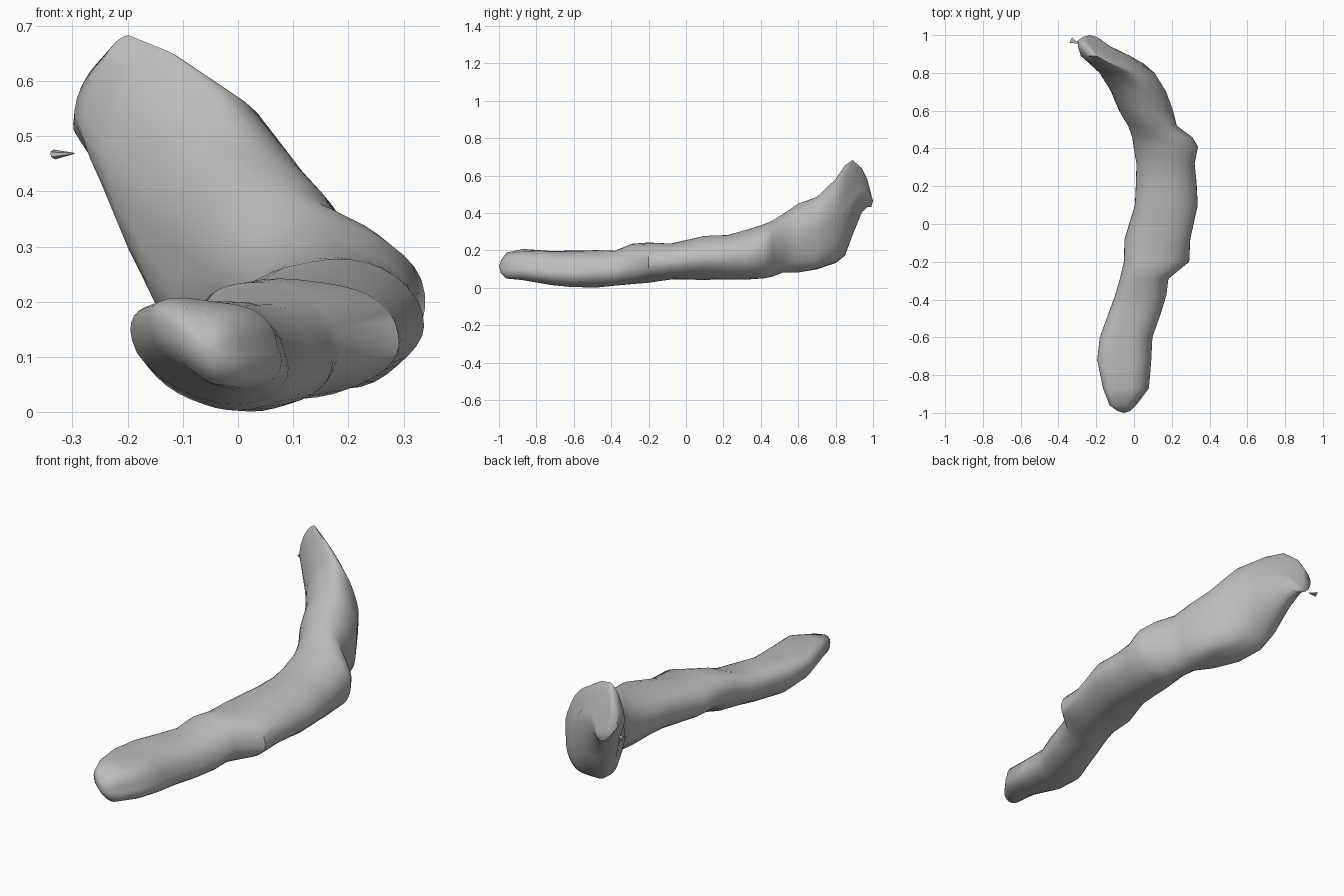
import bpy
import bmesh
import math
from mathutils import Vector, noise

default_cube = bpy.data.objects.get("Cube")
if default_cube:
    bpy.data.objects.remove(default_cube, do_unlink=True)

# Single plain grey material
grey = bpy.data.materials.new("stone_grey")
grey.use_nodes = True
colour = (0.5, 0.5, 0.5, 1.0)
grey.diffuse_color = colour
grey.node_tree.nodes["Principled BSDF"].inputs["Base Color"].default_value = colour

# Body stations in hundredths: y, x min, x max, z min, z max
STATIONS = [
    (-99, -9, -2, 8, 15), (-96, -13, 1, 5, 19), (-87, -16, 8, 4, 20.5),
    (-72, -19.5, 9, 1.5, 20), (-60, -18, 10, 0, 20), (-48, -13.5, 14, 0.5, 20),
    (-38, -10, 17, 1, 20), (-29, -7.5, 18, 2, 23.5), (-20, -5.5, 29, 3, 24),
    (-8, -5, 29.5, 4, 24), (10, 0, 33.5, 4.5, 27.5), (22, 1, 33, 4.5, 28),
    (32, 1, 32.5, 4.5, 30.5), (41, 0, 34, 5, 34), (46, -1, 31, 6, 36),
    (52, -3, 23, 8, 39.5), (60, -8, 20.5, 8, 45), (70, -12, 17, 10, 49),
    (80, -18, 11, 13, 58), (85, -23, 4, 17, 66), (89, -27, -3, 28, 68.5),
    (94, -29, -13, 40, 64), (97, -29.5, -17, 43, 58), (99, -27, -20, 43, 50),
]
SIDES = 36


def rounded(value, power):
    """Boxier (power below one) or more pointed sine or cosine."""
    return math.copysign(abs(value) ** power, value)


def section(bm, station):
    """Add one ring: flat topped in front, ridged at the raised end."""
    y, x0, x1, z0, z1 = [v / 100 for v in station]
    ridge = min(max((y - 0.8) / 0.08, 0), 1)
    belly = max(0, 1 - abs(y - 0.72) / 0.2)
    lean = -0.05 - 0.4 * max(-y, 0)
    top_power = 0.9 + 0.2 * y + 0.4 * ridge
    bottom_power = 1.1 - 0.6 * belly
    centre = Vector(((x0 + x1) / 2, y, (z0 + z1) / 2))
    ring = []
    for i in range(SIDES):
        turn = math.tau * i / SIDES
        height = math.sin(turn + lean)
        power = top_power if height > 0 else bottom_power
        across = rounded(math.cos(turn), power) - 0.4 * ridge * height
        offset = Vector(((x1 - x0) / 2 * across, 0,
                         (z1 - z0) / 2 * rounded(height, power)))
        lump = 0.008 * noise.noise((centre + offset) * 9)
        ring.append(bm.verts.new(centre + offset + offset.normalized() * lump))
    return ring


def finish(bm, name):
    """Turn a bmesh into a smooth grey object."""
    bmesh.ops.recalc_face_normals(bm, faces=bm.faces)
    mesh = bpy.data.meshes.new(name)
    bm.to_mesh(mesh)
    bm.free()
    mesh.materials.append(grey)
    obj = bpy.data.objects.new(name, mesh)
    bpy.context.collection.objects.link(obj)
    bpy.ops.object.select_all(action="DESELECT")
    obj.select_set(True)
    bpy.context.view_layer.objects.active = obj
    bpy.ops.object.shade_smooth_by_angle(angle=math.radians(45))


# Curved body lofted through the rings
bm = bmesh.new()
rings = [section(bm, station) for station in STATIONS]
for near, far in zip(rings, rings[1:]):
    for i in range(SIDES):
        j = (i + 1) % SIDES
        bm.faces.new((near[i], near[j], far[j], far[i]))

# Shallow pointed caps on both ends
for ring, end in ((rings[0], -1), (rings[-1], 1)):
    centre = sum((v.co for v in ring), Vector()) / SIDES
    centre.y = end
    tip = bm.verts.new(centre)
    for i in range(SIDES):
        bm.faces.new((ring[i], ring[(i + 1) % SIDES], tip))
finish(bm, "curved_body")

# Tiny flared sliver beside the raised end
bm = bmesh.new()
bmesh.ops.create_cone(bm, cap_ends=True, segments=6, radius1=0.002,
                      radius2=0.018, depth=0.04)
outward = Vector((-0.9, 0.4, -0.1))
bmesh.ops.transform(bm, verts=bm.verts,
                    matrix=outward.to_track_quat("Z", "Y").to_matrix().to_4x4())
for v in bm.verts:
    v.co.z *= 0.5
    v.co += Vector((-0.315, 0.965, 0.468))
finish(bm, "end_sliver")
